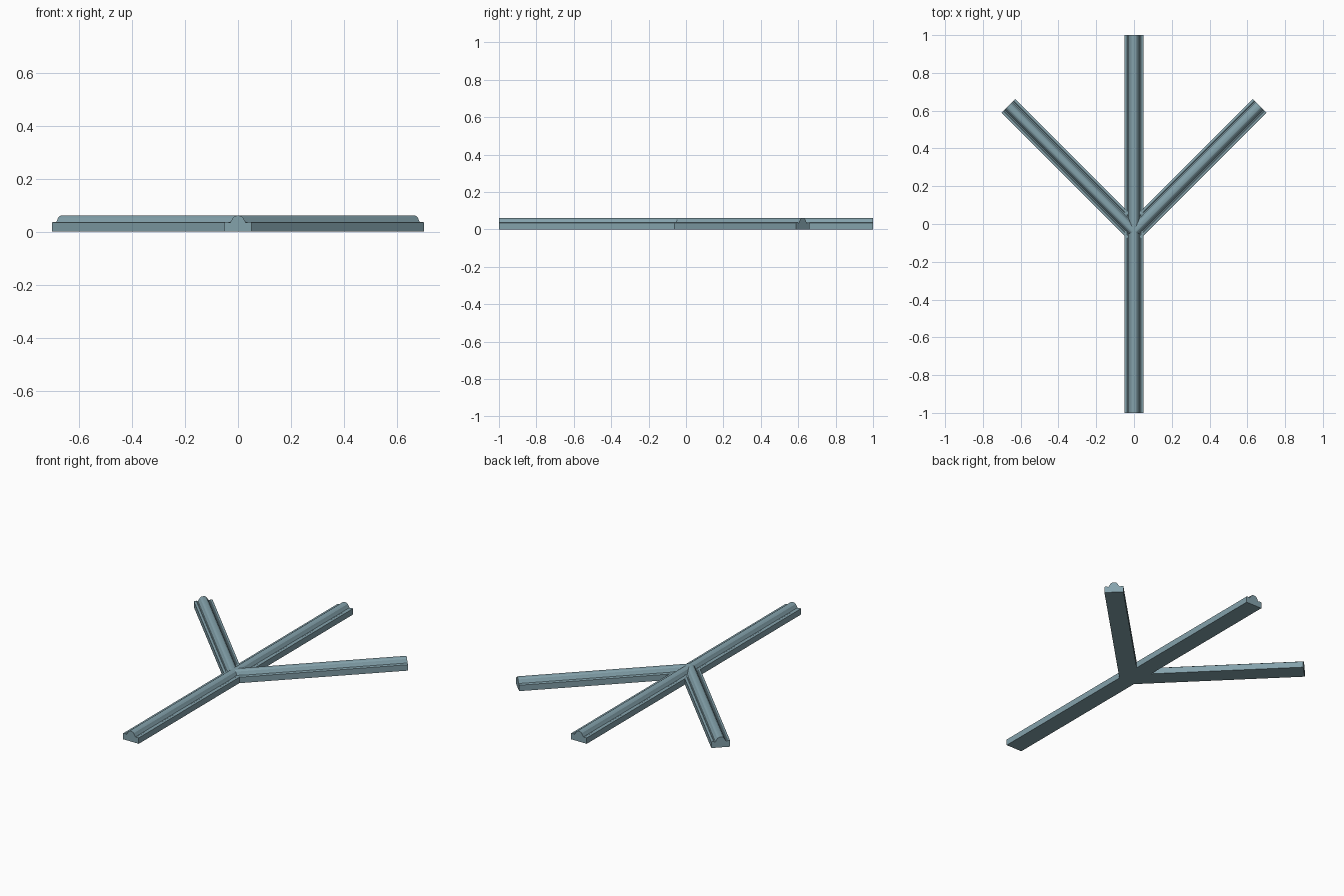
import bpy, math

if "Cube" in bpy.data.objects:
    bpy.data.objects.remove(bpy.data.objects["Cube"])

# One flat blue-grey paint
paint = bpy.data.materials.new("blue grey")
paint.diffuse_color = (0.23, 0.36, 0.41, 1)
paint.use_nodes = True
paint.node_tree.nodes["Principled BSDF"].inputs["Base Color"].default_value = paint.diffuse_color

# Right half of the moulding profile: flat base, small edge bead, groove, central rib
half = [(0.051, 0), (0.051, 0.035), (0.046, 0.037), (0.038, 0.037), (0.034, 0.034),
        (0.029, 0.035), (0.023, 0.045), (0.018, 0.054), (0.010, 0.0595), (0.004, 0.0605)]
profile = half + [(-x, z) for x, z in reversed(half)]


def moulding(name, start, angle, length):
    """Sweep the profile from start along a ground direction."""
    d = (math.cos(angle), math.sin(angle))
    n = len(profile)
    verts = [(start[0] + d[0] * t + d[1] * x, start[1] + d[1] * t - d[0] * x, z)
             for t in (0, length) for x, z in profile]
    faces = [(i, i + n, (i + 1) % n + n, (i + 1) % n) for i in range(n)]
    faces += [tuple(range(n)), tuple(reversed(range(n, 2 * n)))]
    mesh = bpy.data.meshes.new(name)
    mesh.from_pydata(verts, [], faces)
    mesh.materials.append(paint)
    ob = bpy.data.objects.new(name, mesh)
    bpy.context.collection.objects.link(ob)
    return ob


# Straight bar and two diagonal branches
moulding("main_bar", (0, -1), math.pi / 2, 2)
for side, deg in (("right", 45), ("left", 135)):
    moulding(side + "_branch", (0, -0.04), math.radians(deg), 0.94)
